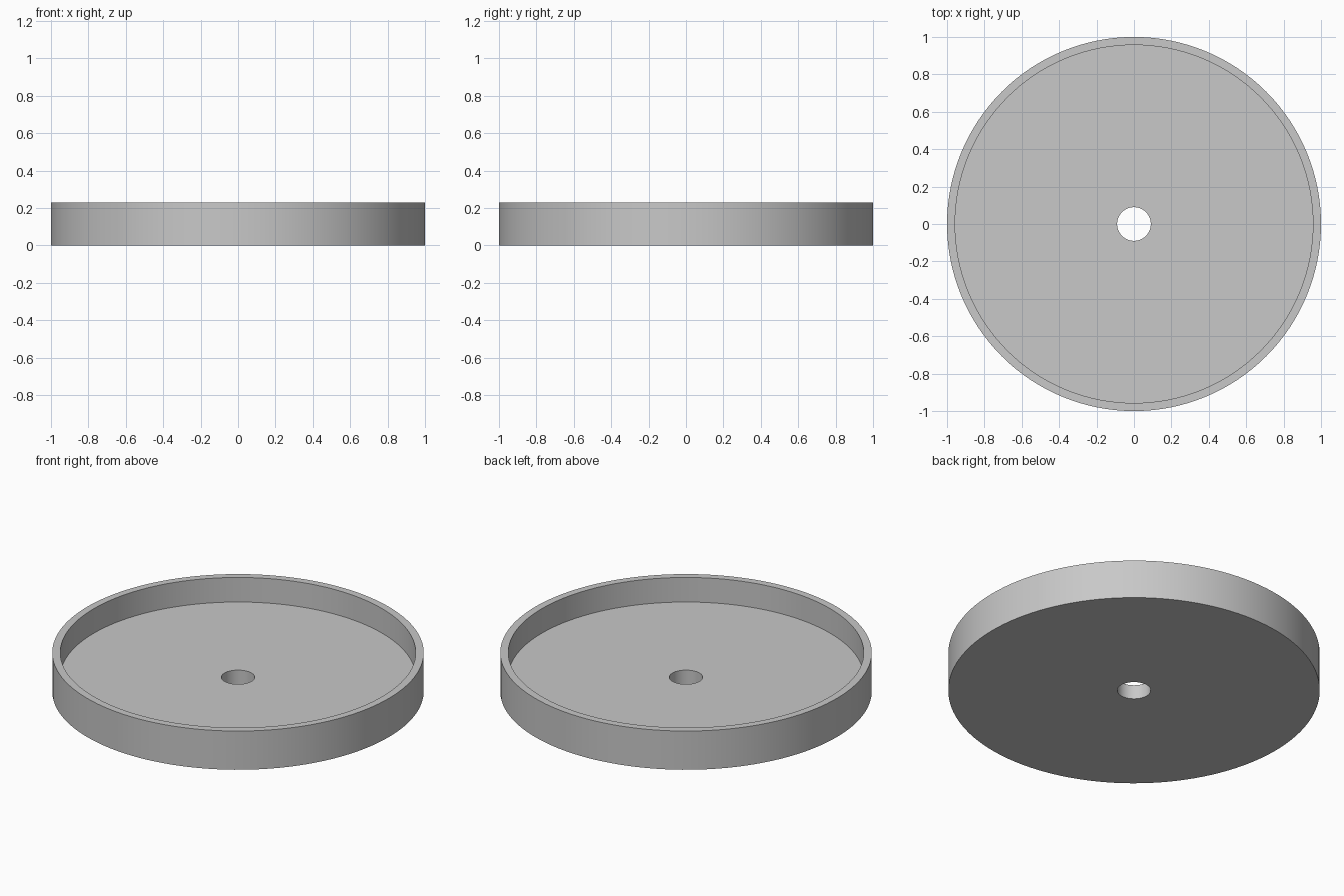
import bpy
import bmesh
from math import tau, radians
from mathutils import Matrix

cube = bpy.data.objects.get("Cube")
if cube:
    bpy.data.objects.remove(cube, do_unlink=True)

SEGMENTS = 128
OUTER, INNER, HOLE = 1.0, 0.957, 0.09
HEIGHT, FLOOR = 0.23, 0.084

# Plain grey material
grey = bpy.data.materials.new("light_grey")
grey.use_nodes = True
colour = (0.58, 0.58, 0.58, 1)
grey.diffuse_color = colour
grey.node_tree.nodes["Principled BSDF"].inputs["Base Color"].default_value = colour

# Closed cross-section of the tray (radius, height), from the hole outwards
profile = [(HOLE, 0), (OUTER, 0), (OUTER, HEIGHT),
           (INNER, HEIGHT), (INNER, FLOOR), (HOLE, FLOOR)]

# Revolve the section around the vertical axis
bm = bmesh.new()
rings = []
for i in range(SEGMENTS):
    turn = Matrix.Rotation(tau * i / SEGMENTS, 3, "Z")
    rings.append([bm.verts.new(turn.col[0] * r + turn.col[2] * z) for r, z in profile])
for i, ring in enumerate(rings):
    following = rings[(i + 1) % SEGMENTS]
    for j in range(len(profile)):
        k = (j + 1) % len(profile)
        bm.faces.new((ring[j], following[j], following[k], ring[k]))
bmesh.ops.recalc_face_normals(bm, faces=bm.faces)

mesh = bpy.data.meshes.new("round_tray")
bm.to_mesh(mesh)
bm.free()
mesh.materials.append(grey)
tray = bpy.data.objects.new("round_tray", mesh)
bpy.context.collection.objects.link(tray)

# Smooth round walls with sharp rims
bpy.ops.object.select_all(action="DESELECT")
tray.select_set(True)
bpy.context.view_layer.objects.active = tray
bpy.ops.object.shade_smooth_by_angle(angle=radians(30))
